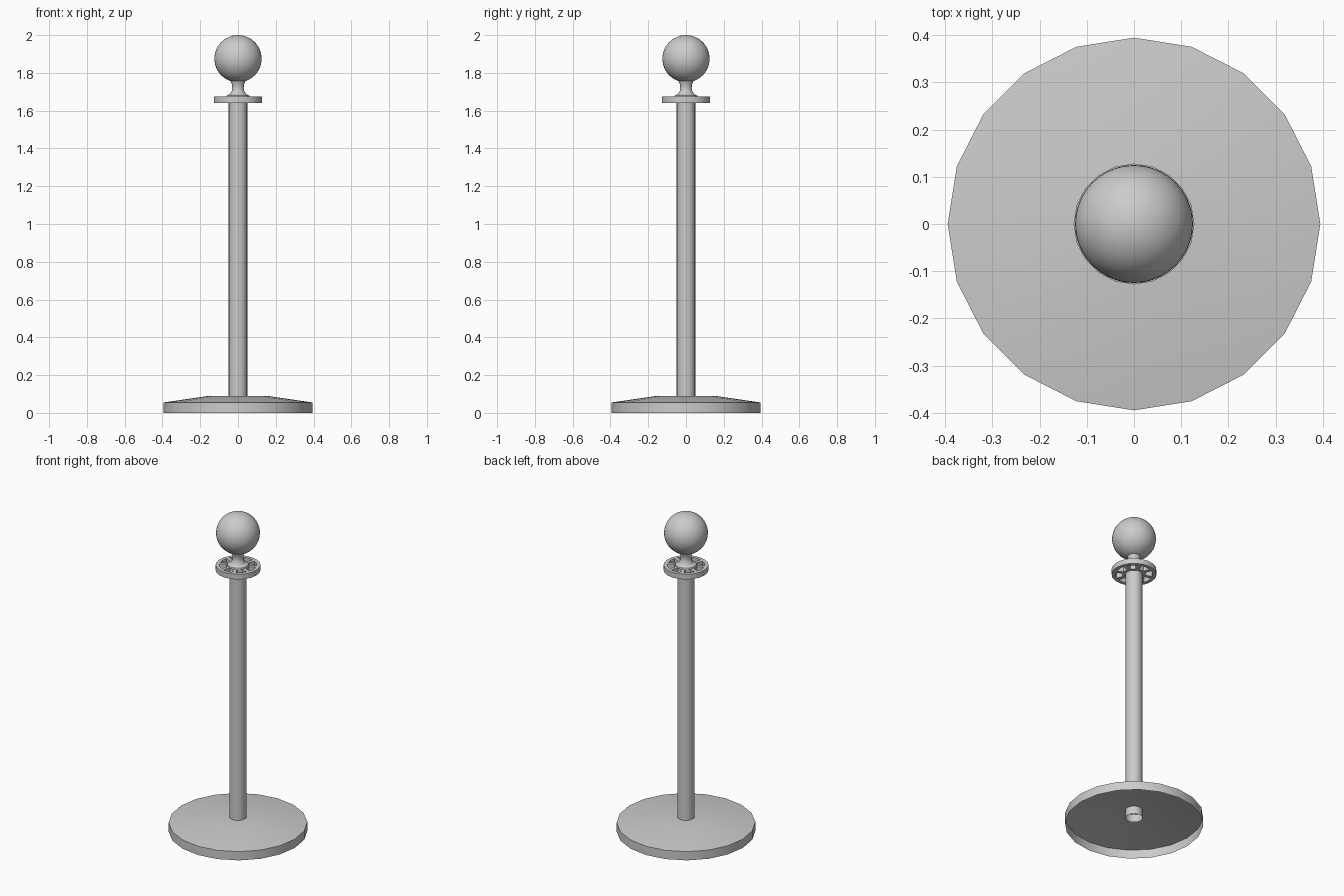
import bpy, bmesh, math

if "Cube" in bpy.data.objects:
    bpy.data.objects.remove(bpy.data.objects["Cube"])

SIDES = 20


def finish(obj, angle=30):
    bpy.ops.object.select_all(action='DESELECT')
    obj.select_set(True)
    bpy.context.view_layer.objects.active = obj
    bpy.ops.object.shade_smooth_by_angle(angle=math.radians(angle))


def lathe(name, profile, sides=SIDES):
    """Spin (radius, z) points around the z axis; radius 0 closes to a pole."""
    bm = bmesh.new()
    verts = [bm.verts.new((r, 0, z)) for r, z in profile]
    edges = [bm.edges.new(pair) for pair in zip(verts, verts[1:])]
    bmesh.ops.spin(bm, geom=verts + edges, axis=(0, 0, 1), cent=(0, 0, 0),
                   angle=math.tau, steps=sides, use_duplicate=False)
    bmesh.ops.remove_doubles(bm, verts=bm.verts, dist=1e-5)
    bmesh.ops.recalc_face_normals(bm, faces=bm.faces)
    mesh = bpy.data.meshes.new(name)
    bm.to_mesh(mesh)
    bm.free()
    # open shells: make sure the outside faces out
    obj = bpy.data.objects.new(name, mesh)
    bpy.context.collection.objects.link(obj)
    if sum(p.normal.dot(p.center.xyz - obj.location) * p.area for p in mesh.polygons) < 0:
        mesh.flip_normals()
    finish(obj)
    return obj


def arc(radius, start, end, steps):
    return [(radius * math.cos(start + (end - start) * i / steps),
             radius * math.sin(start + (end - start) * i / steps))
            for i in range(steps + 1)]


# hollow weighted foot, open underneath
lathe("base", [(0.395, 0), (0.395, 0.055), (0.155, 0.09), (0.045, 0.09)])

# tube that pokes slightly below the base's top
lathe("pole", [(0.049, 0.04), (0.049, 1.645)])

# rope ring: flat disc with eight wedge-shaped openings
curve = bpy.data.curves.new("rope_ring", 'CURVE')
curve.dimensions = '2D'
curve.fill_mode = 'BOTH'
curve.extrude = 0.0165


def add_loop(points):
    spline = curve.splines.new('POLY')
    spline.points.add(len(points) - 1)
    for p, (x, y) in zip(spline.points, points):
        p.co = (x, y, 0, 1)
    spline.use_cyclic_u = True


add_loop(arc(0.128, 0, math.tau, SIDES)[:-1])
for i in range(8):
    a = i * math.tau / 8
    add_loop(arc(0.106, a - 0.29, a + 0.29, 4) + arc(0.066, a + 0.23, a - 0.23, 3))
ring = bpy.data.objects.new("rope_ring", curve)
ring.location.z = 1.6575
bpy.context.collection.objects.link(ring)
bpy.context.view_layer.objects.active = ring
ring.select_set(True)
bpy.ops.object.select_all(action='DESELECT')
ring.select_set(True)
bpy.ops.object.convert(target='MESH')
finish(bpy.context.view_layer.objects.active)

# flared neck under the ball
lathe("neck", [(0.064, 1.672), (0.06, 1.68), (0.042, 1.689), (0.033, 1.704),
               (0.03, 1.72), (0.033, 1.74), (0.042, 1.765)])

# ball finial
bpy.ops.mesh.primitive_uv_sphere_add(segments=40, ring_count=24, radius=0.125,
                                     location=(0, 0, 1.875))
ball = bpy.context.object
ball.name = "ball_finial"
finish(ball)
